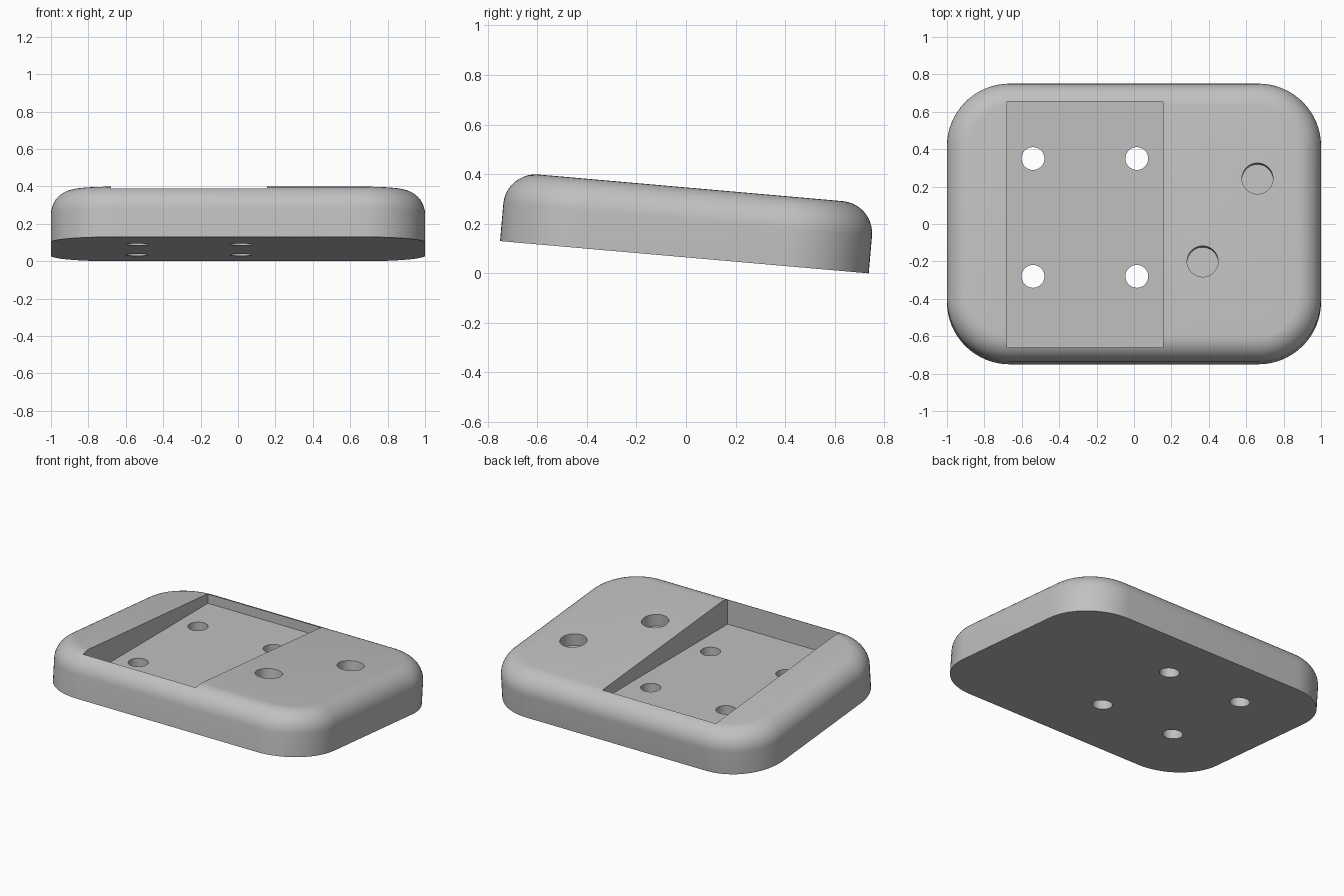
import bpy
import bmesh
from math import sin, cos, pi, radians
from mathutils import Matrix, Vector

cube = bpy.data.objects.get("Cube")
if cube:
    bpy.data.objects.remove(cube, do_unlink=True)

TILT = radians(5)
HALF_X, HALF_Y, HEIGHT = 1.0, 0.7465, 0.281
CORNER, FILLET = 0.335, 0.13
CORNER_STEPS, FILLET_STEPS = 16, 10
PLACE = Matrix.Translation((0, -0.0065, 0.065)) @ Matrix.Rotation(-TILT, 4, "X")

grey = bpy.data.materials.new("plain grey")
grey.use_nodes = True
colour = (0.53, 0.53, 0.53, 1)
grey.diffuse_color = colour
grey.node_tree.nodes["Principled BSDF"].inputs["Base Color"].default_value = colour


def make_object(name, bm):
    bmesh.ops.recalc_face_normals(bm, faces=bm.faces[:])
    mesh = bpy.data.meshes.new(name)
    bm.to_mesh(mesh)
    bm.free()
    mesh.materials.append(grey)
    obj = bpy.data.objects.new(name, mesh)
    bpy.context.collection.objects.link(obj)
    return obj


def outline(bm, inset, z):
    """Ring of vertices around a rounded rectangle."""
    r = CORNER - inset
    ring = []
    for quarter, (sx, sy) in enumerate([(1, 1), (-1, 1), (-1, -1), (1, -1)]):
        for i in range(CORNER_STEPS + 1):
            a = (quarter + i / CORNER_STEPS) * pi / 2
            p = Vector((sx * (HALF_X - CORNER) + r * cos(a),
                        sy * (HALF_Y - CORNER) + r * sin(a), z))
            ring.append(bm.verts.new(PLACE @ p))
    return ring


def cylinder_cutter(name, radius, depth, matrix):
    bm = bmesh.new()
    bmesh.ops.create_cone(bm, cap_ends=True, segments=48, radius1=radius,
                          radius2=radius, depth=depth, matrix=matrix)
    return make_object(name, bm)


# Tilted block with rounded corners and a rounded upper rim
bm = bmesh.new()
rings = [outline(bm, 0, 0)]
for i in range(FILLET_STEPS + 1):
    a = i / FILLET_STEPS * pi / 2
    rings.append(outline(bm, FILLET * (1 - cos(a)),
                         HEIGHT - FILLET * (1 - sin(a))))
for low, high in zip(rings, rings[1:]):
    for i in range(len(low)):
        j = (i + 1) % len(low)
        bm.faces.new((low[i], low[j], high[j], high[i]))
bm.faces.new(rings[0])
bm.faces.new(rings[-1])
body = make_object("sloped_base", bm)

# Rectangular pocket with a level floor
x0, x1, y0, y1, floor, top = -0.68, 0.155, -0.66, 0.655, 0.225, 0.6
bm = bmesh.new()
centre = ((x0 + x1) / 2, (y0 + y1) / 2, (floor + top) / 2)
bmesh.ops.create_cube(bm, size=1, matrix=Matrix.Translation(centre)
                      @ Matrix.Diagonal((x1 - x0, y1 - y0, top - floor, 1)))
cutters = [make_object("pocket_cutter", bm)]

# Four upright screw holes through the pocket floor
for x in (-0.54, 0.015):
    for y in (-0.28, 0.35):
        cutters.append(cylinder_cutter("screw_hole_cutter", 0.061, 0.6,
                                       Matrix.Translation((x, y, 0.1))))

# Two shallow round sockets, square to the sloped top
for x, y in ((0.66, 0.243), (0.367, -0.2)):
    local_y = (y + 0.0065 - HEIGHT * sin(TILT)) / cos(TILT)
    cutters.append(cylinder_cutter("socket_cutter", 0.083, 0.16, PLACE
                                   @ Matrix.Translation((x, local_y, HEIGHT))))

# Cut, then discard the cutters
for cutter in cutters:
    cutter.hide_render = True
    mod = body.modifiers.new(cutter.name, "BOOLEAN")
    mod.operation = "DIFFERENCE"
    mod.solver = "EXACT"
    mod.object = cutter
bpy.context.view_layer.update()
graph = bpy.context.evaluated_depsgraph_get()
cut_mesh = bpy.data.meshes.new_from_object(body.evaluated_get(graph))
body.modifiers.clear()
body.data = cut_mesh
for cutter in cutters:
    bpy.data.objects.remove(cutter, do_unlink=True)

bpy.ops.object.select_all(action="DESELECT")
body.select_set(True)
bpy.context.view_layer.objects.active = body
bpy.ops.object.shade_smooth_by_angle(angle=radians(30))
